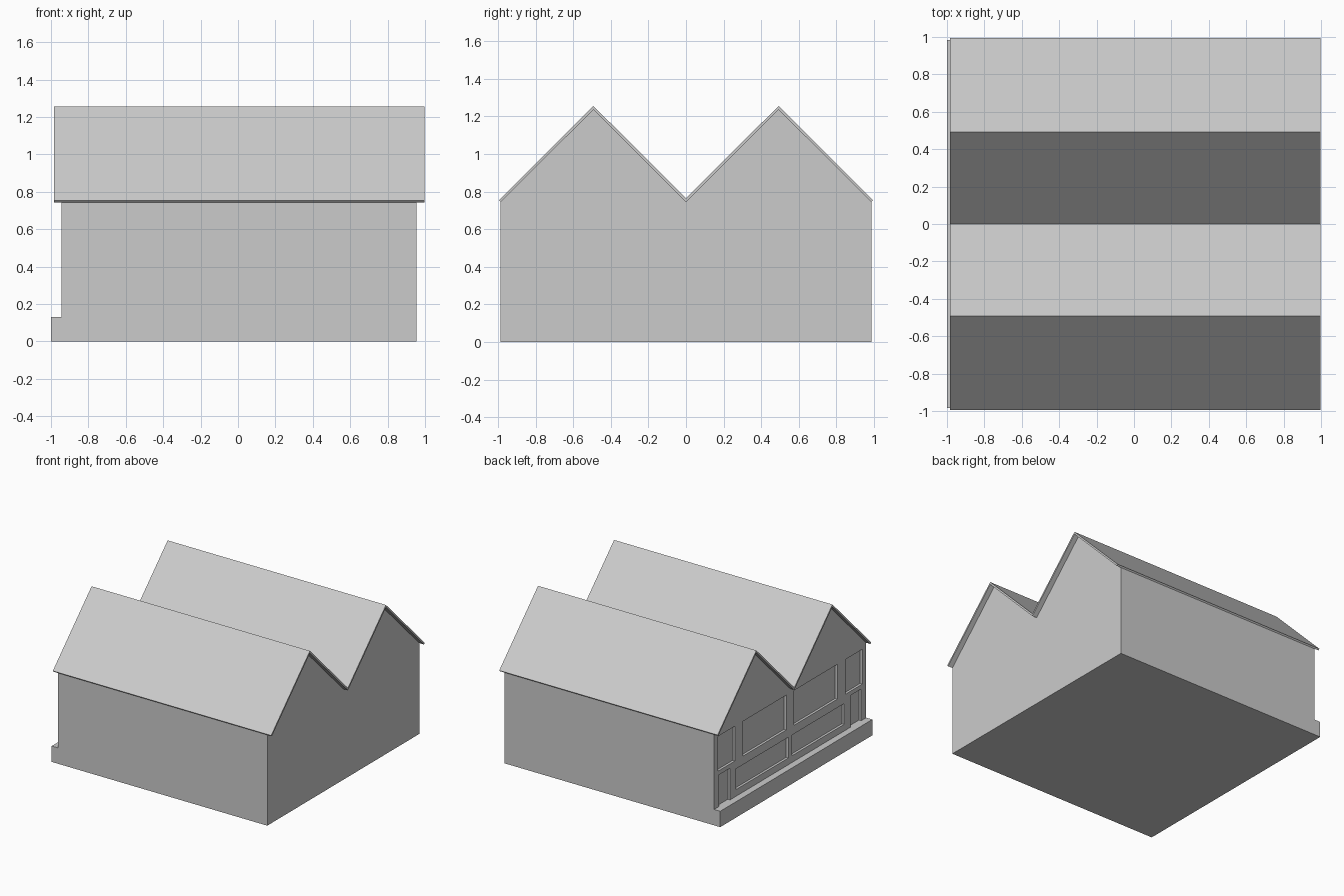
import bpy, bmesh

if "Cube" in bpy.data.objects:
    bpy.data.objects.remove(bpy.data.objects["Cube"])


def extrude_profile(name, profile, x0, x1):
    """Extrude a closed (y, z) profile along x into a solid object."""
    bm = bmesh.new()
    face = bm.faces.new([bm.verts.new((x0, y, z)) for y, z in profile])
    ext = bmesh.ops.extrude_face_region(bm, geom=[face])
    verts = [g for g in ext["geom"] if isinstance(g, bmesh.types.BMVert)]
    bmesh.ops.translate(bm, verts=verts, vec=(x1 - x0, 0, 0))
    bmesh.ops.recalc_face_normals(bm, faces=bm.faces)
    mesh = bpy.data.meshes.new(name)
    bm.to_mesh(mesh)
    bm.free()
    obj = bpy.data.objects.new(name, mesh)
    bpy.context.collection.objects.link(obj)
    return obj


def rect(y0, y1, z0, z1):
    return [(y0, z0), (y1, z0), (y1, z1), (y0, z1)]


WALL_X = -0.945
HALF, RIDGE, EAVE_Z, RIDGE_Z = 0.985, 0.4925, 0.744, 1.236

# House body with twin gables
body = extrude_profile("house_body", [
    (-HALF, 0), (HALF, 0), (HALF, EAVE_Z), (RIDGE, RIDGE_Z),
    (0, EAVE_Z), (-RIDGE, RIDGE_Z), (-HALF, EAVE_Z)], WALL_X, 0.955)

# Recessed windows and doors on the left wall, mirrored about y = 0
openings = {
    "upper_side_window": (0.715, 0.935, 0.425, 0.71),
    "upper_wide_window": (0.05, 0.61, 0.425, 0.71),
    "side_door": (0.78, 0.92, 0.13, 0.39),
    "lower_wide_window": (0.025, 0.70, 0.185, 0.355),
}
cutters = []
for name, (y0, y1, z0, z1) in openings.items():
    for a, b in ((y0, y1), (-y1, -y0)):
        cut = extrude_profile(name + "_cutter", rect(a, b, z0, z1),
                              WALL_X - 0.03, WALL_X + 0.02)
        cut.hide_render = True
        cutters.append(cut)
        mod = body.modifiers.new(name, "BOOLEAN")
        mod.operation = "DIFFERENCE"
        mod.solver = "EXACT"
        mod.object = cut

# Bake the openings and remove the cutters
deps = bpy.context.evaluated_depsgraph_get()
baked = bpy.data.meshes.new_from_object(body.evaluated_get(deps))
body.modifiers.clear()
body.data = baked
for cut in cutters:
    bpy.data.objects.remove(cut)

# Low step along the left wall
extrude_profile("front_step", rect(-HALF, HALF, 0, 0.13), -1.0, WALL_X)

# Folded roof sheet with square-cut eaves
T = 0.02
extrude_profile("roof", [
    (-HALF, EAVE_Z), (-RIDGE, RIDGE_Z), (0, EAVE_Z), (RIDGE, RIDGE_Z), (HALF, EAVE_Z),
    (HALF + T / 2, EAVE_Z + T / 2), (RIDGE, RIDGE_Z + T), (0, EAVE_Z + T),
    (-RIDGE, RIDGE_Z + T), (-HALF - T / 2, EAVE_Z + T / 2)], -0.983, 0.997)
